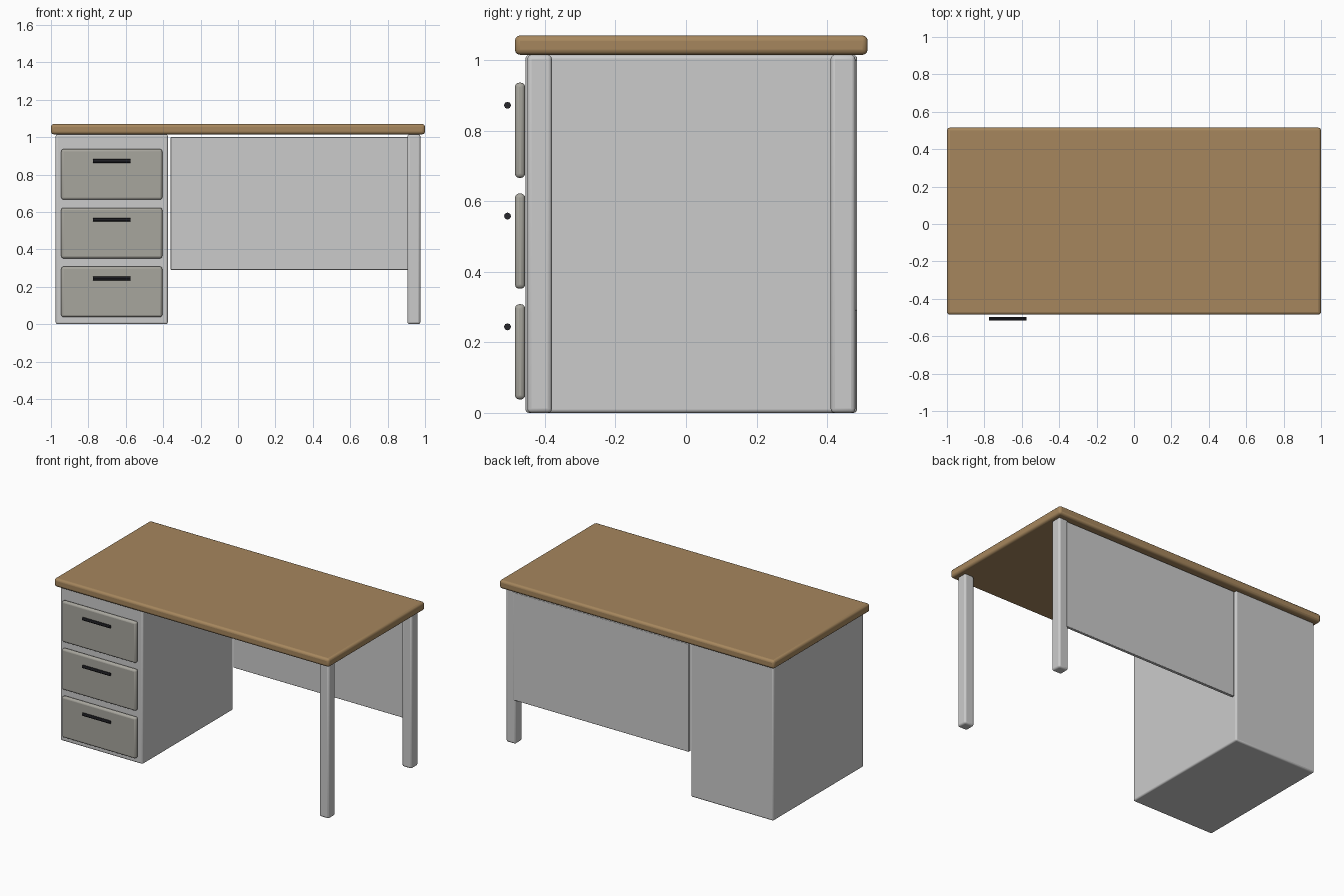
import bpy, math

if "Cube" in bpy.data.objects:
    bpy.data.objects.remove(bpy.data.objects["Cube"])


def material(name, rgb):
    m = bpy.data.materials.new(name)
    m.diffuse_color = (*rgb, 1)
    m.use_nodes = True
    m.node_tree.nodes["Principled BSDF"].inputs["Base Color"].default_value = m.diffuse_color
    return m


wood = material("wood", (0.38, 0.24, 0.11))
drawer_grey = material("drawer_grey", (0.39, 0.38, 0.34))
dark = material("dark_metal", (0.02, 0.02, 0.025))


def finish(obj, name, mat):
    obj.name = name
    if mat:
        obj.data.materials.append(mat)
    bpy.ops.object.shade_smooth_by_angle(angle=math.radians(35))


def box(name, x, y, z, bevel, mat=None):
    """Rounded box from (min, max) ranges."""
    bpy.ops.mesh.primitive_cube_add(size=1, location=[(a + b) / 2 for a, b in (x, y, z)])
    obj = bpy.context.object
    obj.scale = [b - a for a, b in (x, y, z)]
    bpy.ops.object.transform_apply(location=False, rotation=False, scale=True)
    mod = obj.modifiers.new("rounded_edges", 'BEVEL')
    mod.width, mod.segments = bevel, 3
    finish(obj, name, mat)


# Desktop
box("desktop", (-1, 1), (-0.485, 0.515), (1.015, 1.07), 0.015, wood)

# Drawer pedestal on the left
box("pedestal", (-0.975, -0.375), (-0.455, 0.485), (0, 1.015), 0.01)

# Two legs on the right
for name, y in (("front_leg", -0.45), ("back_leg", 0.41)):
    box(name, (0.905, 0.975), (y, y + 0.07), (0, 1.015), 0.012)

# Modesty panel at the back
box("modesty_panel", (-0.36, 0.92), (0.465, 0.485), (0.29, 1.0), 0.004)

# Drawer fronts with bar handles
for i in range(3):
    z = 0.038 + i * 0.314
    box(f"drawer_front_{i + 1}", (-0.945, -0.405), (-0.485, -0.456), (z, z + 0.27), 0.012, drawer_grey)
    bpy.ops.mesh.primitive_cylinder_add(vertices=8, radius=0.01, depth=0.2,
                                        location=(-0.675, -0.506, z + 0.206),
                                        rotation=(0, math.pi / 2, 0))
    finish(bpy.context.object, f"drawer_handle_{i + 1}", dark)
